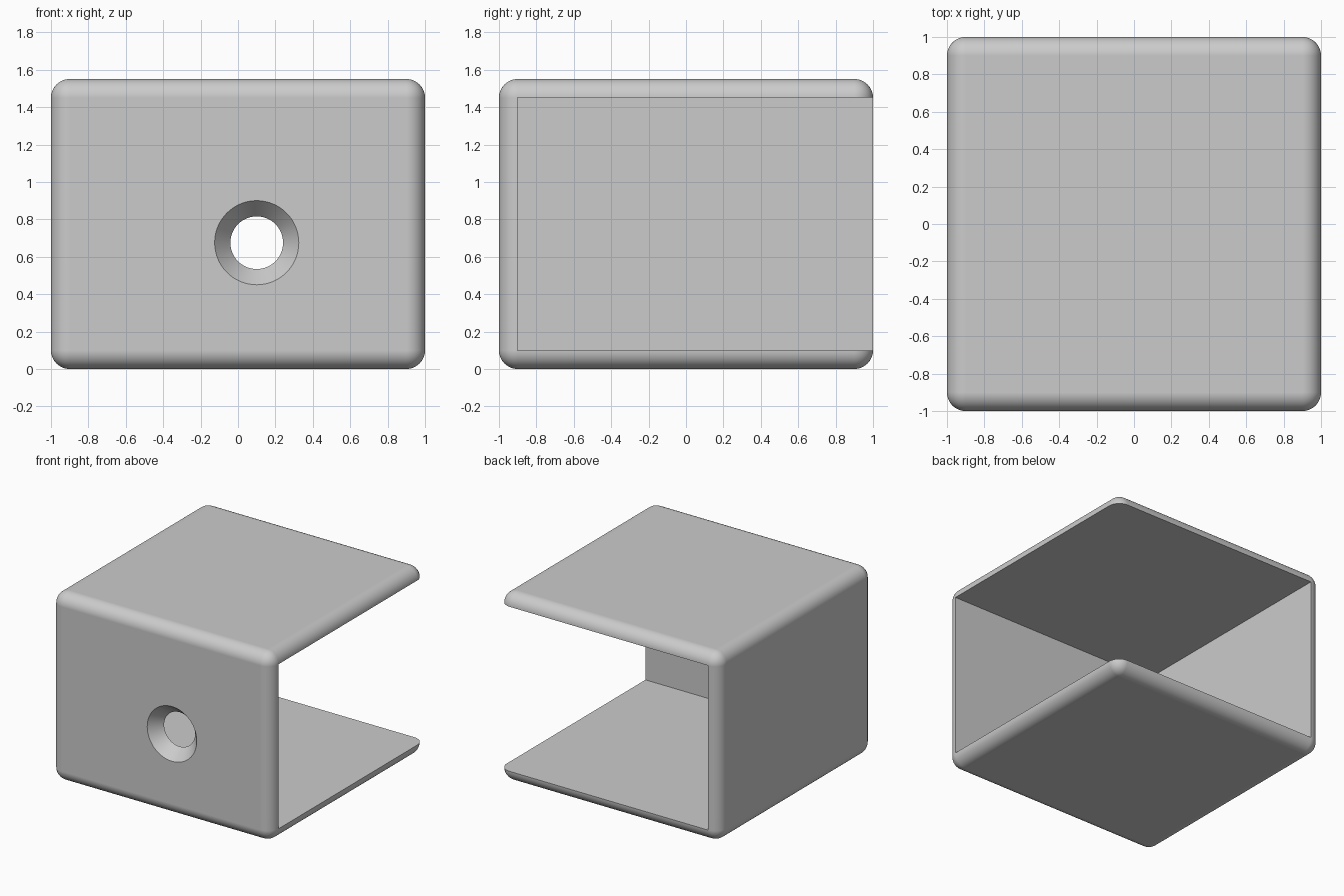
import bpy
import math

default = bpy.data.objects.get("Cube")
if default:
    bpy.data.objects.remove(default, do_unlink=True)

HEIGHT = 1.55
RADIUS = 0.1
WALL = 0.099
REACH = 1.3      # how far the cavity cutter runs past the open sides

grey = bpy.data.materials.new("plain grey")
grey.use_nodes = True
colour = (0.6, 0.6, 0.6, 1)
grey.diffuse_color = colour
grey.node_tree.nodes["Principled BSDF"].inputs["Base Color"].default_value = colour


def box(name, low, high):
    """Box between two opposite corners."""
    centre = [(a + b) / 2 for a, b in zip(low, high)]
    bpy.ops.mesh.primitive_cube_add(size=1, location=centre)
    obj = bpy.context.object
    obj.name = name
    obj.scale = [b - a for a, b in zip(low, high)]
    bpy.ops.object.transform_apply(location=True, rotation=True, scale=True)
    obj.data.materials.append(grey)
    return obj


def apply(obj, modifier):
    bpy.ops.object.select_all(action="DESELECT")
    obj.select_set(True)
    bpy.context.view_layer.objects.active = obj
    bpy.ops.object.modifier_apply(modifier=modifier.name)


def cut(obj, cutter):
    """Subtract a cutter and remove it."""
    cutter.hide_render = True
    mod = obj.modifiers.new("cut", "BOOLEAN")
    mod.operation = "DIFFERENCE"
    mod.solver = "EXACT"
    mod.object = cutter
    apply(obj, mod)
    bpy.data.objects.remove(cutter, do_unlink=True)


# Rounded outer block
shell = box("open_housing", (-1, -1, 0), (1, 1, HEIGHT))
bevel = shell.modifiers.new("rounding", "BEVEL")
bevel.width = RADIUS
bevel.segments = 12
bevel.limit_method = "NONE"
apply(shell, bevel)

# Cavity, open to the left (+x) and back (+y)
cut(shell, box("cavity_cutter", (WALL - 1, WALL - 1, WALL),
               (REACH, REACH, HEIGHT - WALL)))

# Countersunk hole through the front wall
bpy.ops.mesh.primitive_cone_add(vertices=64, radius1=0.31, radius2=0.055, depth=0.3,
                                location=(0.1, -0.95, 0.675),
                                rotation=(-math.pi / 2, 0, 0))
hole = bpy.context.object
hole.name = "hole_cutter"
hole.data.materials.append(grey)
cut(shell, hole)

# Smooth fillets, flat walls and crisp rims
bpy.ops.object.select_all(action="DESELECT")
shell.select_set(True)
bpy.context.view_layer.objects.active = shell
bpy.ops.object.shade_smooth_by_angle(angle=math.radians(30))
weighted = shell.modifiers.new("flat walls", "WEIGHTED_NORMAL")
weighted.keep_sharp = True
